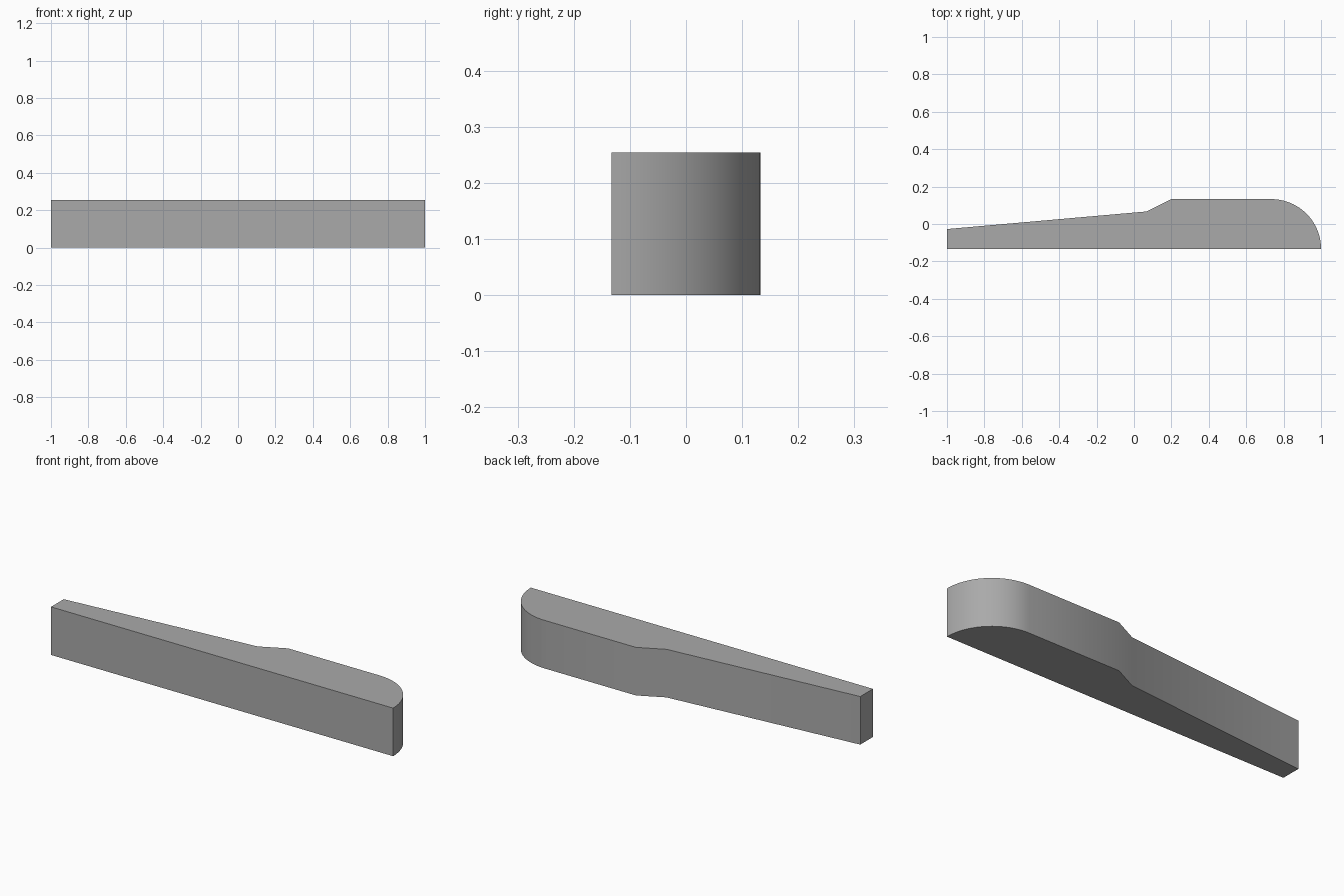
import bpy, bmesh, math

cube = bpy.data.objects.get("Cube")
if cube:
    bpy.data.objects.remove(cube, do_unlink=True)

HALF_DEPTH, HEIGHT = 0.133, 0.254
RADIUS = 2 * HALF_DEPTH
ARC_STEPS = 32

# Plain grey material
grey = bpy.data.materials.new("plain_grey")
grey.use_nodes = True
colour = (0.4, 0.4, 0.4, 1)
grey.diffuse_color = colour
grey.node_tree.nodes["Principled BSDF"].inputs["Base Color"].default_value = colour

# Plan outline: flat front, quarter-round nose, raised shoulder, tapered tail
outline = [(-1, -HALF_DEPTH)]
for i in range(ARC_STEPS + 1):
    a = math.pi / 2 * i / ARC_STEPS
    outline.append((1 - RADIUS + RADIUS * math.cos(a), -HALF_DEPTH + RADIUS * math.sin(a)))
outline += [(0.2, HALF_DEPTH), (0.067, 0.067), (-1, -0.027)]

# Extrude the outline into the solid bar
bm = bmesh.new()
base = bm.faces.new([bm.verts.new((x, y, 0)) for x, y in outline])
top = bmesh.ops.extrude_face_region(bm, geom=[base], use_keep_orig=True)
bmesh.ops.translate(bm, vec=(0, 0, HEIGHT),
                    verts=[g for g in top["geom"] if isinstance(g, bmesh.types.BMVert)])
bmesh.ops.recalc_face_normals(bm, faces=bm.faces)
mesh = bpy.data.meshes.new("tapered_bar")
bm.to_mesh(mesh)
bm.free()
mesh.materials.append(grey)
bar = bpy.data.objects.new("tapered_bar", mesh)
bpy.context.collection.objects.link(bar)

# Smooth the curved side, keep the rims sharp
bpy.ops.object.select_all(action="DESELECT")
bar.select_set(True)
bpy.context.view_layer.objects.active = bar
bpy.ops.object.shade_smooth_by_angle(angle=math.radians(30))
